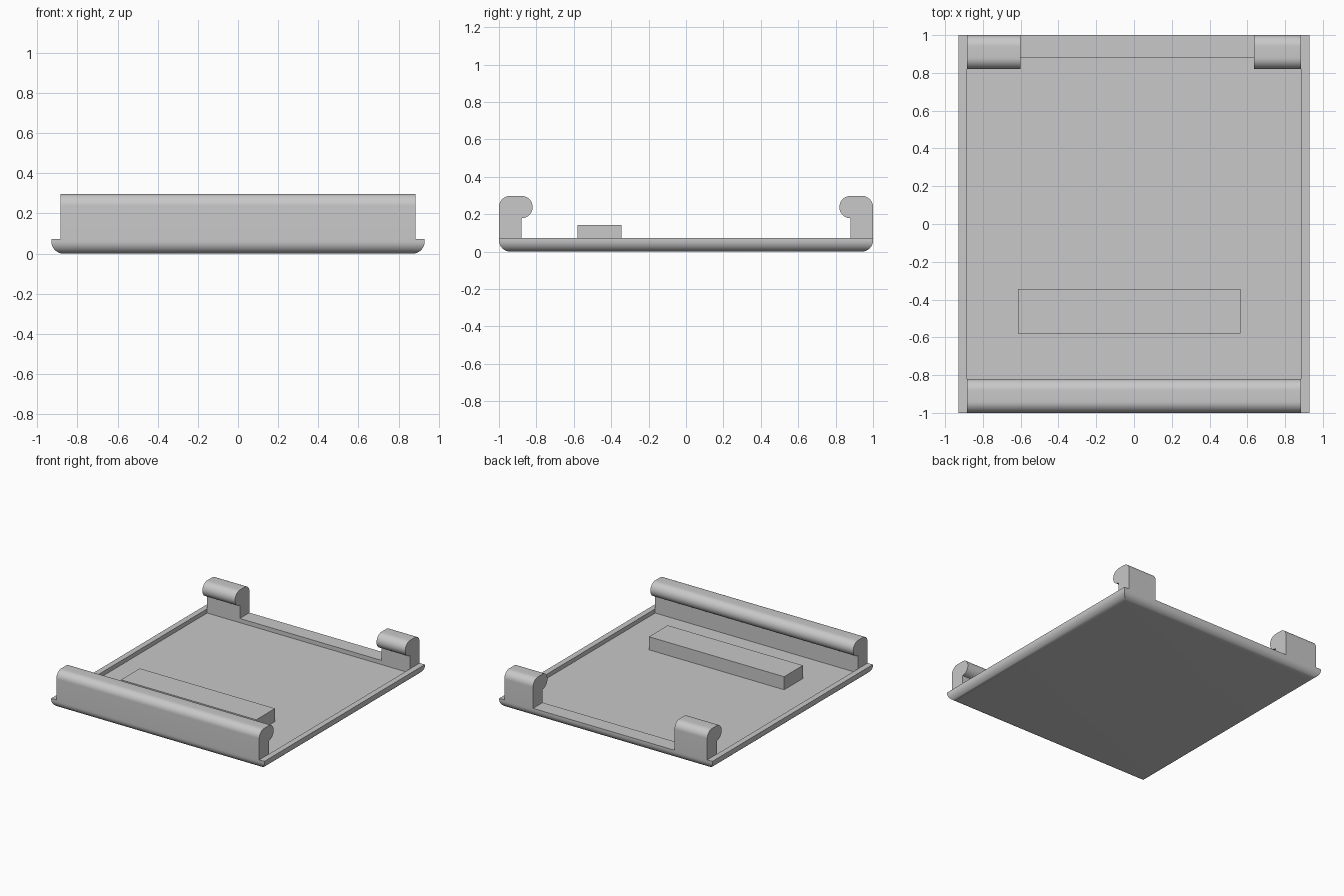
import bpy, bmesh, math

cube = bpy.data.objects.get("Cube")
if cube:
    bpy.data.objects.remove(cube, do_unlink=True)

# Overall sizes
HALF_X, HALF_Y = 0.93, 1.0
IN_X, IN_Y = 0.885, 0.88
FLOOR, RIM, TOP = 0.04, 0.073, 0.298
R = 0.06

grey = bpy.data.materials.new("light grey plastic")
grey.use_nodes = True
grey.diffuse_color = (0.58, 0.58, 0.58, 1)
grey.node_tree.nodes["Principled BSDF"].inputs["Base Color"].default_value = grey.diffuse_color


def finish(name, bm):
    """Turn a bmesh into a smooth-shaded object with sharp edges kept."""
    bmesh.ops.recalc_face_normals(bm, faces=bm.faces)
    mesh = bpy.data.meshes.new(name)
    bm.to_mesh(mesh)
    bm.free()
    mesh.materials.append(grey)
    obj = bpy.data.objects.new(name, mesh)
    bpy.context.collection.objects.link(obj)
    bpy.ops.object.select_all(action='DESELECT')
    obj.select_set(True)
    bpy.context.view_layer.objects.active = obj
    bpy.ops.object.shade_smooth_by_angle(angle=math.radians(30))
    return obj


def loft(name, rings):
    """Join closed rings of points, capping the first and last."""
    bm = bmesh.new()
    loops = [[bm.verts.new(p) for p in ring] for ring in rings]
    n = len(loops[0])
    for a, b in zip(loops, loops[1:]):
        for i in range(n):
            j = (i + 1) % n
            bm.faces.new((a[i], a[j], b[j], b[i]))
    bm.faces.new(loops[0])
    bm.faces.new(loops[-1])
    return finish(name, bm)


def rect(x, y, z, cx=0, cy=0):
    return [(cx - x, cy - y, z), (cx + x, cy - y, z), (cx + x, cy + y, z), (cx - x, cy + y, z)]


def arc(cy, cz, r, start, end, steps=12):
    angles = [math.radians(start + (end - start) * i / steps) for i in range(steps + 1)]
    return [(cy + r * math.cos(a), cz + r * math.sin(a)) for a in angles]


# Shallow tray with a rounded underside and a recessed floor
rings = [rect(HALF_X + dy, HALF_Y + dy, z) for dy, z in arc(-R, R, R, -90, 0)]
rings += [rect(HALF_X, HALF_Y, RIM), rect(IN_X, IN_Y, RIM), rect(IN_X, IN_Y, FLOOR)]
loft("tray", rings)

# Hooked lips: a stem with a rounded lobe leaning inward
lip = [(-HALF_Y, RIM), (-IN_Y, RIM)]
lip += arc(-IN_Y, TOP - R, R, -90, 90, 20)
lip += arc(-HALF_Y + R, TOP - R, R, 90, 180)


def hook(name, x0, x1, side):
    loft(name, [[(x, y * side, z) for y, z in lip] for x in (x0, x1)])


hook("front_lip", -IN_X, IN_X, 1)
hook("back_right_clip", -IN_X, -0.6, -1)
hook("back_left_clip", 0.635, IN_X, -1)

# Raised block on the floor
loft("raised_block", [rect(0.59, 0.117, z, -0.025, -0.462) for z in (FLOOR, 0.143)])
